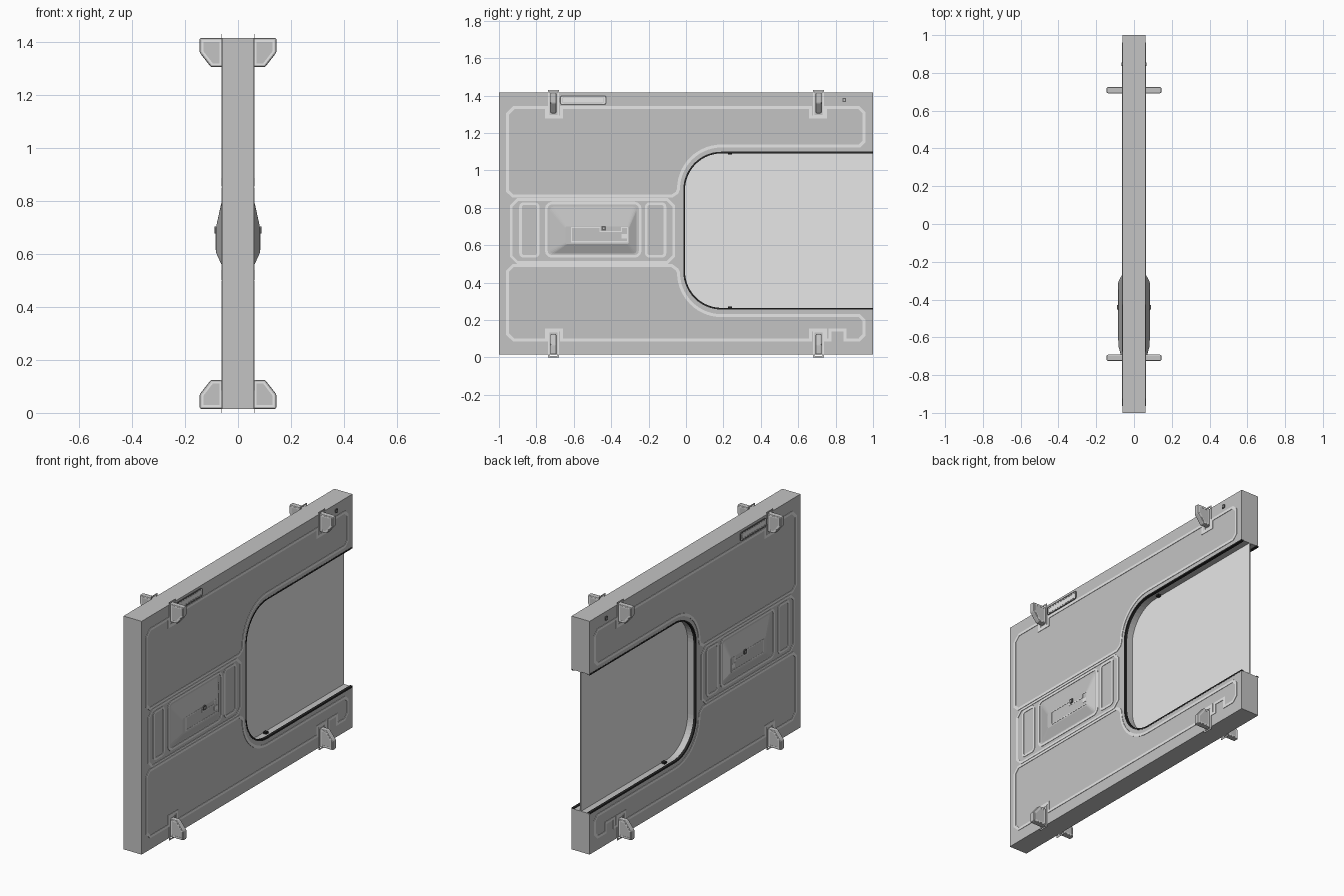
import bpy, bmesh, math
from mathutils import Vector

if "Cube" in bpy.data.objects:
    bpy.data.objects.remove(bpy.data.objects["Cube"])


def material(name, rgb):
    m = bpy.data.materials.new(name)
    m.diffuse_color = (*rgb, 1)
    m.use_nodes = True
    m.node_tree.nodes["Principled BSDF"].inputs["Base Color"].default_value = m.diffuse_color
    return m


GREY = material("panel grey", (0.55, 0.55, 0.55))
LIGHT = material("light line grey", (0.80, 0.80, 0.80))
GLASS = material("window pale grey", (0.80, 0.80, 0.80))
DARK = material("dark grey", (0.13, 0.13, 0.13))
BLACK = material("seal black", (0.02, 0.02, 0.02))
MID = 0.715  # middle height of the panel


def place(axis, u, v, h):
    return (h, u, v) if axis == "x" else (u, h, v)


def finish(name, bm, mat, mirror="", z0=0.0, bevel=0.0):
    bmesh.ops.recalc_face_normals(bm, faces=bm.faces)
    me = bpy.data.meshes.new(name)
    bm.to_mesh(me)
    bm.free()
    me.materials.append(mat)
    ob = bpy.data.objects.new(name, me)
    ob.location.z = z0
    bpy.context.collection.objects.link(ob)
    if bevel:
        b = ob.modifiers.new("bevel", "BEVEL")
        b.width, b.segments, b.limit_method = bevel, 2, "ANGLE"
    if mirror:
        m = ob.modifiers.new("mirror", "MIRROR")
        m.use_axis = [a in mirror for a in "xyz"]
        m.use_mirror_merge = False
    return ob


def loft(name, low, high, axis, lo, hi, mat, **kw):
    """Solid between two outlines with equal point counts."""
    bm = bmesh.new()
    a = [bm.verts.new(place(axis, u, v, lo)) for u, v in low]
    b = [bm.verts.new(place(axis, u, v, hi)) for u, v in high]
    bm.faces.new(a)
    bm.faces.new(b)
    for i in range(len(a)):
        j = (i + 1) % len(a)
        bm.faces.new((a[i], a[j], b[j], b[i]))
    return finish(name, bm, mat, **kw)


def prism(name, pts, axis, lo, hi, mat, **kw):
    return loft(name, pts, pts, axis, lo, hi, mat, **kw)


def ribbon(name, pts, width, axis, lo, hi, mat, closed=True, **kw):
    """Flat strip of constant width following a path."""
    bm = bmesh.new()
    P = [Vector(p) for p in pts]
    n = len(P)
    rings = []
    for i in range(n):
        d1 = P[i] - P[i - 1] if closed or i > 0 else P[1] - P[0]
        d2 = P[(i + 1) % n] - P[i] if closed or i < n - 1 else d1
        n1 = Vector((-d1.y, d1.x)).normalized()
        n2 = Vector((-d2.y, d2.x)).normalized()
        m = (n1 + n2).normalized()
        m *= width / 2 / max(m.dot(n1), 0.4)
        a, b = P[i] + m, P[i] - m
        rings.append([bm.verts.new(place(axis, *q, h))
                      for q, h in ((a, lo), (a, hi), (b, hi), (b, lo))])
    for i in range(n if closed else n - 1):
        r, s = rings[i], rings[(i + 1) % n]
        for k in range(4):
            l = (k + 1) % 4
            bm.faces.new((r[k], r[l], s[l], s[k]))
    if not closed:
        bm.faces.new(rings[0])
        bm.faces.new(rings[-1])
    return finish(name, bm, mat, **kw)


def rect(u0, u1, v0, v1, c=0.0, seg=3):
    """Rectangle outline with rounded corners."""
    if not c:
        return [(u0, v0), (u1, v0), (u1, v1), (u0, v1)]
    out = []
    for cu, cv, a in ((u1 - c, v1 - c, 0), (u0 + c, v1 - c, 90),
                      (u0 + c, v0 + c, 180), (u1 - c, v0 + c, 270)):
        for k in range(seg + 1):
            t = math.radians(a + 90 * k / seg)
            out.append((cu + c * math.cos(t), cv + c * math.sin(t)))
    return out


def arc(cu, cv, r, a0, a1, n=14):
    return [(cu + r * math.cos(math.radians(a0 + (a1 - a0) * k / n)),
             cv + r * math.sin(math.radians(a0 + (a1 - a0) * k / n))) for k in range(n + 1)]


# Wall panel with the rounded window opening running out at the back end
opening = [(1, 1.095)] + arc(0.19, 0.895, 0.2, 90, 180) + arc(0.19, 0.46, 0.2, 180, 270) + [(1, 0.26)]
prism("wall_panel", opening + [(1, 0.015), (-1, 0.015), (-1, 1.415), (1, 1.415)],
      "x", -0.06, 0.06, GREY)

# Window pane and black seal round the opening
prism("window_pane", opening, "x", -0.004, 0.004, GLASS)
ribbon("window_seal", opening, 0.009, "x", 0.045, 0.0612, BLACK, closed=False, mirror="x")
for z in (1.09, 0.265):
    prism("window_stop", rect(0.225, 0.245, z - 0.006, z + 0.006), "x", 0.01, 0.03, BLACK, mirror="x")

# Painted outlines of the upper and lower fields
LO, HI = 0.059, 0.0625


def jog(y, z, dz, half=0.04):
    return [(y - half, z), (y - half, z + dz), (y + half, z + dz), (y + half, z)]


upper = ([(-0.955, 0.89), (-0.955, 1.30), (-0.92, 1.335)] + jog(-0.705, 1.335, -0.05)
         + jog(0.705, 1.335, -0.05) + [(0.925, 1.335), (0.952, 1.308), (0.952, 1.155), (0.927, 1.13)]
         + arc(0.19, 0.90, 0.23, 90, 180) + [(-0.048, 0.88), (-0.075, 0.862), (-0.925, 0.862)])
lower = ([(-0.955, 0.46), (-0.955, 0.125), (-0.92, 0.092)] + jog(-0.705, 0.092, 0.055)
         + jog(0.705, 0.092, 0.055) + jog(0.81, 0.092, 0.055)
         + [(0.925, 0.092), (0.952, 0.12), (0.952, 0.197), (0.927, 0.223)]
         + arc(0.19, 0.453, 0.23, 270, 180) + [(-0.048, 0.47), (-0.075, 0.49), (-0.925, 0.49)])
ribbon("upper_outline", upper, 0.016, "x", LO, HI, LIGHT, mirror="x")
ribbon("lower_outline", lower, 0.016, "x", LO, HI, LIGHT, mirror="x")

# Outlines of the middle band
for name, r in (("band_outline", rect(-0.935, -0.065, 0.507, 0.844, 0.035, 1)),
                ("front_slot_outline", rect(-0.885, -0.79, 0.54, 0.822, 0.018)),
                ("rear_slot_outline", rect(-0.213, -0.112, 0.54, 0.822, 0.018)),
                ("boss_outline", rect(-0.747, -0.245, 0.54, 0.825, 0.03))):
    ribbon(name, r, 0.014, "x", LO, HI, LIGHT, mirror="x")

# Raised sloping boss with its lock plate and button
loft("boss", rect(-0.735, -0.26, 0.55, 0.815, 0.02), rect(-0.645, -0.305, 0.605, 0.70, 0.01),
     "x", 0.058, 0.083, GREY, mirror="x")
lock = [(-0.613, 0.618), (-0.312, 0.618), (-0.312, 0.695), (-0.345, 0.695),
        (-0.345, 0.672), (-0.46, 0.672), (-0.46, 0.695), (-0.613, 0.695)]
ribbon("lock_plate_outline", lock, 0.006, "x", 0.082, 0.0842, LIGHT, mirror="x")
prism("lock_tab", rect(-0.345, -0.315, 0.635, 0.66), "x", 0.082, 0.0842, LIGHT, mirror="x")
prism("lock_button", rect(-0.452, -0.428, 0.677, 0.703, 0.005), "x", 0.08, 0.089, DARK, mirror="x")
prism("lock_button_face", rect(-0.445, -0.435, 0.685, 0.695), "x", 0.088, 0.0895, GREY, mirror="x")

# Label plate and small stud at the top edge
prism("top_plate", rect(-0.674, -0.426, 1.35, 1.40, 0.01), "x", 0.058, 0.0625, LIGHT, mirror="x")
ribbon("top_plate_rim", rect(-0.672, -0.428, 1.352, 1.398, 0.01), 0.006, "x", 0.058, 0.064, DARK, mirror="x")
ribbon("top_plate_inner_rim", rect(-0.66, -0.44, 1.36, 1.39, 0.006), 0.003, "x", 0.058, 0.0635, GREY, mirror="x")
prism("stud", rect(0.836, 0.856, 1.364, 1.386, 0.004), "x", 0.058, 0.066, DARK, mirror="x")
prism("stud_face", rect(0.841, 0.851, 1.370, 1.380), "x", 0.065, 0.0665, GREY, mirror="x")

# Eight bracket fins, mirrored in all three directions about the panel middle
fin = [(0.055, 0.70), (0.145, 0.70), (0.145, 0.645), (0.102, 0.59), (0.055, 0.59)]
prism("bracket_fin", fin, "y", 0.693, 0.725, GREY, mirror="xyz", z0=MID, bevel=0.006)
fin_line = [(0.066, 0.689), (0.134, 0.689), (0.134, 0.649), (0.097, 0.601), (0.066, 0.601)]
for name, y in (("fin_outline_inner", 0.692), ("fin_outline_outer", 0.7245)):
    ribbon(name, fin_line, 0.007, "y", y, y + 0.0015, LIGHT, mirror="xyz", z0=MID)
ribbon("fin_base_outline", rect(0.684, 0.734, 0.577, 0.711), 0.008, "x", 0.0595, 0.0625,
       LIGHT, mirror="xyz", z0=MID)
